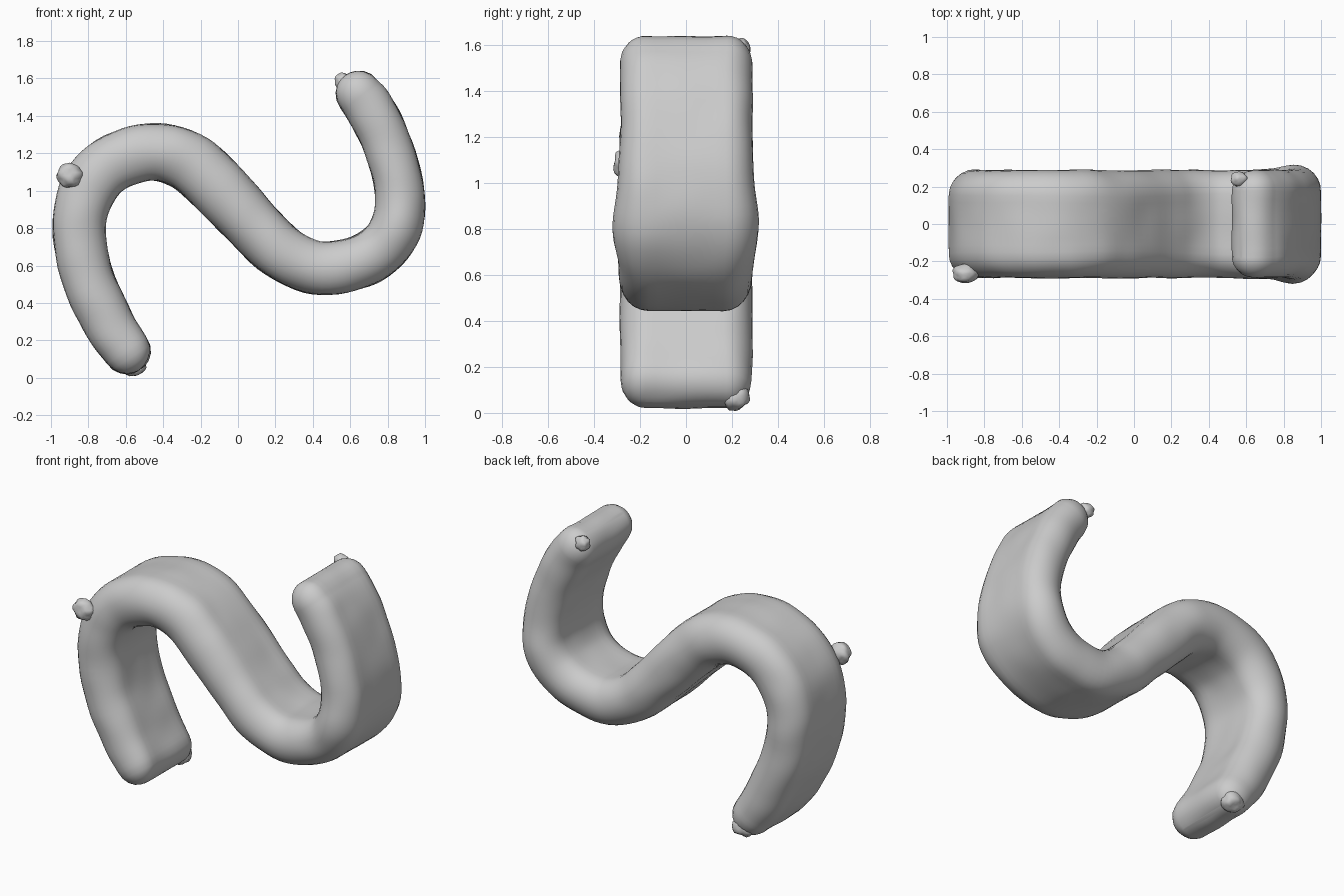
import bpy, bmesh, math
from mathutils import Vector, noise

if "Cube" in bpy.data.objects:
    bpy.data.objects.remove(bpy.data.objects["Cube"])

# Centre line of the S in the front plane: x, z, half thickness
PATH = [(-0.595, 0.145, .125), (-0.69, 0.29, .137), (-0.80, 0.53, .138), (-0.85, 0.80, .14),
        (-0.805, 1.00, .15), (-0.68, 1.14, .152), (-0.47, 1.207, .152), (-0.28, 1.165, .158),
        (-0.12, 1.03, .16), (0.06, 0.84, .152), (0.23, 0.675, .147), (0.42, 0.588, .14),
        (0.62, 0.61, .14), (0.78, 0.70, .14), (0.86, 0.85, .135), (0.86, 1.03, .13),
        (0.80, 1.24, .13), (0.71, 1.43, .13), (0.645, 1.52, .122)]
HALF_WIDTH = 0.288
STEPS = 6


def catmull(a, b, c, d, t):
    return 0.5 * (2 * b + (c - a) * t + (2 * a - 5 * b + 4 * c - d) * t * t
                  + (3 * b - a - 3 * c + d) * t ** 3)


def smooth_path(points):
    p = [Vector(q) for q in points]
    p = [2 * p[0] - p[1]] + p + [2 * p[-1] - p[-2]]
    out = [catmull(*p[i:i + 4], k / STEPS) for i in range(len(p) - 3) for k in range(STEPS)]
    return out + [p[-2]]


def section(width, thick, rim):
    """Rounded slab section as (y, offset) pairs."""
    pts = []
    flat = width - rim
    for sy, start in ((1, -90), (-1, 90)):
        for k in range(13):
            a = math.radians(start + 15 * k)
            pts.append((sy * flat + rim * math.cos(a), thick * math.sin(a)))
        for k in range(1, 8):
            pts.append((sy * flat * (1 - k / 4), sy * thick))
    return pts


def add_object(name, bm):
    bmesh.ops.recalc_face_normals(bm, faces=bm.faces)
    for f in bm.faces:
        f.smooth = True
    mesh = bpy.data.meshes.new(name)
    bm.to_mesh(mesh)
    bm.free()
    ob = bpy.data.objects.new(name, mesh)
    bpy.context.collection.objects.link(ob)
    return ob


# Main curved slab, with rounded ends made of shrinking rings
path = smooth_path(PATH)
rings = []
for i, p in enumerate(path):
    d = path[min(i + 1, len(path) - 1)] - path[max(i - 1, 0)]
    tan = Vector((d.x, 0, d.y)).normalized()
    rings.append((Vector((p.x, 0, p.y)), tan, p.z, HALF_WIDTH, 0.9 * p.z))


def cap(ring, sign):
    c, tan, r, w, rim = ring
    out = []
    for a in (20, 40, 58, 74, 85):
        s, k = math.sin(math.radians(a)), math.cos(math.radians(a))
        out.append((c + tan * sign * r * s, tan, r * k, w - 0.11 * (1 - k), rim * max(k, .15)))
    return out


rings = cap(rings[0], -1)[::-1] + rings + cap(rings[-1], 1)
bm = bmesh.new()
loops = []
for c, tan, r, w, rim in rings:
    nor = Vector((-tan.z, 0, tan.x))
    loops.append([bm.verts.new(c + nor * o + Vector((0, y, 0))) for y, o in section(w, r, rim)])
for a, b in zip(loops, loops[1:]):
    for j in range(len(a)):
        k = (j + 1) % len(a)
        bm.faces.new((a[j], a[k], b[k], b[j]))
bm.faces.new(loops[0])
bm.faces.new(loops[-1])

# Hand-shaped unevenness and the swelling on the right bend
bm.normal_update()
for v in bm.verts:
    v.co += v.normal * 0.007 * noise.noise(v.co * 6)
    bend = math.exp(-((v.co.x - 0.86) ** 2 + (v.co.z - 0.82) ** 2) / 0.03)
    v.co.y *= 1 + 0.1 * bend
add_object("curved_slab", bm)


# Small lumps stuck on the slab
def lump(name, centre, size):
    bm = bmesh.new()
    bmesh.ops.create_icosphere(bm, subdivisions=3, radius=1)
    for v in bm.verts:
        v.co *= 1 + 0.2 * noise.noise(v.co * 1.7 + Vector(centre))
        v.co = Vector([c + s * q for c, s, q in zip(centre, size, v.co)])
    add_object(name, bm)


lump("left_lump", (-0.90, -0.265, 1.08), (0.07, 0.05, 0.065))
lump("top_lump", (0.56, 0.24, 1.585), (0.045, 0.04, 0.045))
lump("bottom_lump", (-0.56, 0.215, 0.075), (0.07, 0.06, 0.065))
